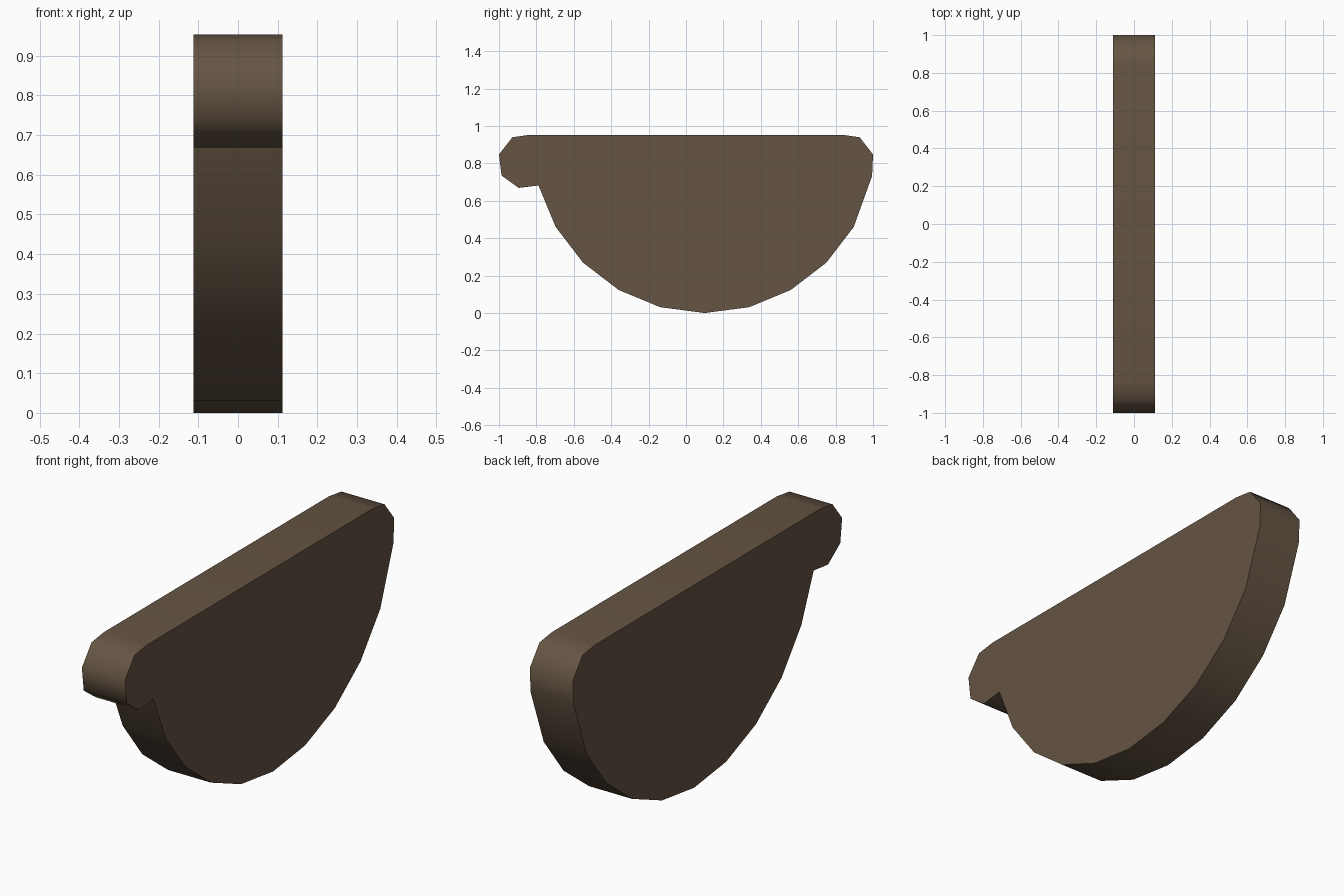
import bpy, bmesh, math

if "Cube" in bpy.data.objects:
    bpy.data.objects.remove(bpy.data.objects["Cube"])

HALF_WIDTH = 0.112

wood = bpy.data.materials.new("dark brown wood")
wood.diffuse_color = (0.13, 0.09, 0.056, 1)
wood.use_nodes = True
wood.node_tree.nodes["Principled BSDF"].inputs["Base Color"].default_value = wood.diffuse_color

# Rounded belly: arc in 15 degree steps, from the notch to the right side
CY, CZ, R = 0.10, 0.92, 0.92
belly = [(CY + R * math.sin(math.radians(a)), CZ - R * math.cos(math.radians(a)))
         for a in range(-75, 61, 15)]
# Right rounded corner, then the left corner with its overhanging lip
right_corner = [(0.995, 0.733), (1.0, 0.848), (0.928, 0.94), (0.835, 0.953)]
left_lip = [(-0.835, 0.953), (-0.928, 0.94), (-1.0, 0.848), (-0.986, 0.735), (-0.895, 0.669)]
profile = belly + right_corner + left_lip

# Extrude the profile along x
bm = bmesh.new()
face = bm.faces.new([bm.verts.new((-HALF_WIDTH, y, z)) for y, z in profile])
ext = bmesh.ops.extrude_face_region(bm, geom=[face])
bmesh.ops.translate(bm, vec=(2 * HALF_WIDTH, 0, 0),
                    verts=[v for v in ext["geom"] if isinstance(v, bmesh.types.BMVert)])
bmesh.ops.recalc_face_normals(bm, faces=bm.faces)

mesh = bpy.data.meshes.new("half_round_plate")
bm.to_mesh(mesh)
bm.free()
mesh.materials.append(wood)
plate = bpy.data.objects.new("half_round_plate", mesh)
bpy.context.collection.objects.link(plate)

# Smooth rim, sharp side edges
bpy.context.view_layer.objects.active = plate
plate.select_set(True)
bpy.ops.object.shade_smooth_by_angle(angle=math.radians(55))
